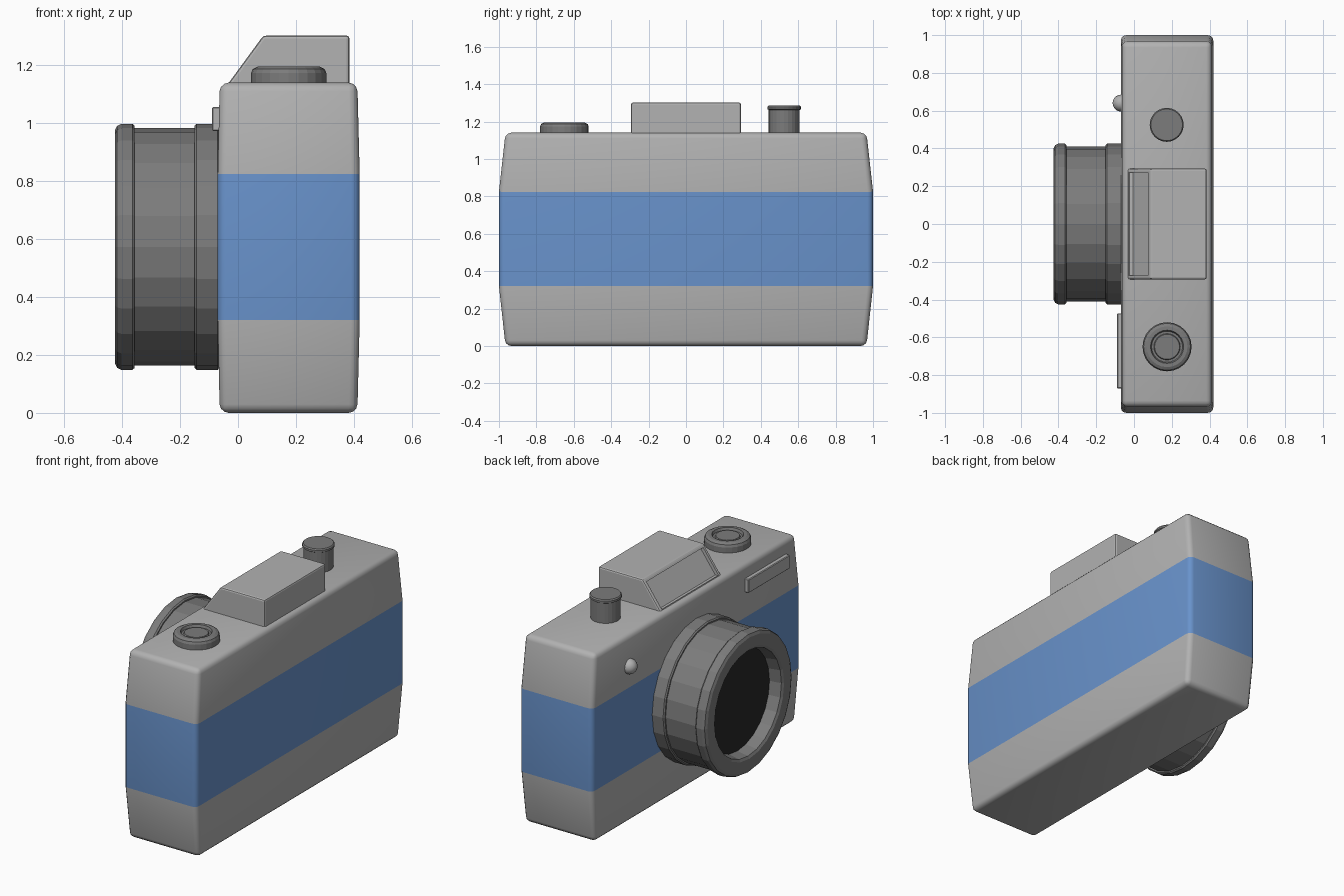
import bpy, bmesh, math
from mathutils import Vector, Matrix

if "Cube" in bpy.data.objects:
    bpy.data.objects.remove(bpy.data.objects["Cube"])


def material(name, rgb):
    m = bpy.data.materials.new(name)
    m.diffuse_color = (*rgb, 1)
    m.use_nodes = True
    m.node_tree.nodes["Principled BSDF"].inputs["Base Color"].default_value = m.diffuse_color
    return m


LEATHER = material("blue_leather", (0.14, 0.29, 0.6))
DARK = material("dark_metal", (0.2, 0.2, 0.2))
GLASS = material("dark_glass", (0.02, 0.02, 0.02))


def finish(bm, name, mats=(), smooth=None):
    bmesh.ops.recalc_face_normals(bm, faces=bm.faces)
    me = bpy.data.meshes.new(name)
    bm.to_mesh(me)
    bm.free()
    ob = bpy.data.objects.new(name, me)
    bpy.context.collection.objects.link(ob)
    for m in mats:
        me.materials.append(m)
    if smooth:
        bpy.context.view_layer.objects.active = ob
        ob.select_set(True)
        bpy.ops.object.shade_smooth_by_angle(angle=math.radians(smooth))
        ob.select_set(False)
    return ob


def loft(bm, rings):
    """Joins equal vertex rings and caps both ends."""
    vs = [[bm.verts.new(p) for p in r] for r in rings]
    n = len(vs[0])
    for a, b in zip(vs, vs[1:]):
        for i in range(n):
            j = (i + 1) % n
            bm.faces.new((a[i], a[j], b[j], b[i]))
    bm.faces.new(vs[0][::-1])
    bm.faces.new(vs[-1])


def lathe(name, profile, matrix, mats=(), n=24, smooth=None):
    """Revolves (radius, height) points about local z."""
    bm = bmesh.new()
    loft(bm, [[matrix @ Vector((r * math.cos(2 * math.pi * i / n),
                                r * math.sin(2 * math.pi * i / n), h))
               for i in range(n)] for r, h in profile])
    return finish(bm, name, mats, smooth)


def box(name, lo, hi, bevel):
    bm = bmesh.new()
    bmesh.ops.create_cube(bm, size=1)
    for v in bm.verts:
        v.co = Vector([l + (h - l) * (c + 0.5) for l, h, c in zip(lo, hi, v.co)])
    bmesh.ops.bevel(bm, geom=bm.edges[:], offset=bevel, segments=1, affect='EDGES')
    return finish(bm, name)


# Body: four stacked rectangles, rounded corners, blue middle band
bm = bmesh.new()
levels = [(0.005, 0.965, -0.063, 0.412), (0.32, 1, -0.07, 0.42),
          (0.825, 1, -0.07, 0.42), (1.14, 0.965, -0.063, 0.412)]
loft(bm, [[(a, -w, z), (b, -w, z), (b, w, z), (a, w, z)] for z, w, a, b in levels])
for v in bm.verts:
    v.co.z = max(0, v.co.z - 0.005) if v.co.z < 0.1 else v.co.z
waist = (0.32, 0.825)
hard = [e for e in bm.edges
        if not any(all(abs(v.co.z - z) < 1e-4 for v in e.verts) for z in waist)]
bmesh.ops.bevel(bm, geom=hard, offset=0.03, segments=3, profile=0.5, affect='EDGES')
for f in bm.faces:
    f.material_index = int(0.33 < f.calc_center_median().z < 0.815)
silver = material("silver", (0.445, 0.445, 0.445))
finish(bm, "camera_body", (silver, LEATHER), 35)

# Viewfinder hump with recessed window in the sloping front
bm = bmesh.new()
side = [(-0.035, 1.135), (0.087, 1.302), (0.385, 1.302), (0.385, 1.135)]
loft(bm, [[(x, y, z) for x, z in side] for y in (-0.293, 0.293)])
bm.normal_update()
bmesh.ops.recalc_face_normals(bm, faces=bm.faces)
bmesh.ops.bevel(bm, geom=[e for e in bm.edges if max(v.co.z for v in e.verts) > 1.2],
                offset=0.01, segments=2, profile=0.5, affect='EDGES')
bm.normal_update()
slope = max((f for f in bm.faces if f.normal.x < -0.6 and f.normal.z > 0.3),
            key=lambda f: f.calc_area())
normal = slope.normal.copy()
bmesh.ops.inset_region(bm, faces=[slope], thickness=0.016)
inner = bmesh.ops.extrude_face_region(bm, geom=[slope])
bmesh.ops.translate(bm, vec=-normal * 0.02,
                    verts=[g for g in inner["geom"] if isinstance(g, bmesh.types.BMVert)])
bmesh.ops.delete(bm, geom=[slope], context='FACES')
finish(bm, "viewfinder_hump", (silver,))

# Lens: faceted barrel pointing along -x, hollow front
forward = Matrix.Translation((0, 0, 0.573)) @ Matrix.Rotation(-math.pi / 2, 4, 'Y')
lathe("lens_barrel", [
    (0.40, 0.05), (0.425, 0.07), (0.425, 0.143), (0.418, 0.15), (0.41, 0.15),
    (0.41, 0.357), (0.418, 0.357), (0.425, 0.365), (0.425, 0.402), (0.418, 0.417),
    (0.402, 0.425), (0.335, 0.425), (0.32, 0.417), (0.308, 0.34)], forward, (DARK,))
lathe("lens_glass", [(0.309, 0.338), (0.309, 0.345)], forward, (GLASS,))

# Top controls
lathe("shutter_knob", [(0.083, 1.13), (0.083, 1.262), (0.09, 1.266), (0.09, 1.278),
                       (0.084, 1.285)],
      Matrix.Translation((0.173, 0.525, 0)), (DARK,))
lathe("film_dial", [(0.13, 1.13), (0.13, 1.173), (0.124, 1.187), (0.108, 1.195),
                    (0.088, 1.195), (0.082, 1.18), (0.07, 1.18), (0.066, 1.188)],
      Matrix.Translation((0.175, -0.65, 0)), (DARK,))

# Front details
plate = box("front_plate", (-0.09, -0.87, 0.973), (-0.05, -0.473, 1.056), 0.004)
plate.data.materials.append(silver)
dome = [(0.045 * math.cos(a), 0.068 + 0.045 * math.sin(a))
        for a in [math.radians(d) for d in (0, 18, 36, 54, 72, 86)]]
lathe("front_button", [(0.045, 0.05)] + dome,
      Matrix.Translation((0, 0.64, 0.95)) @ Matrix.Rotation(-math.pi / 2, 4, 'Y'),
      (silver,), 16, 40)
